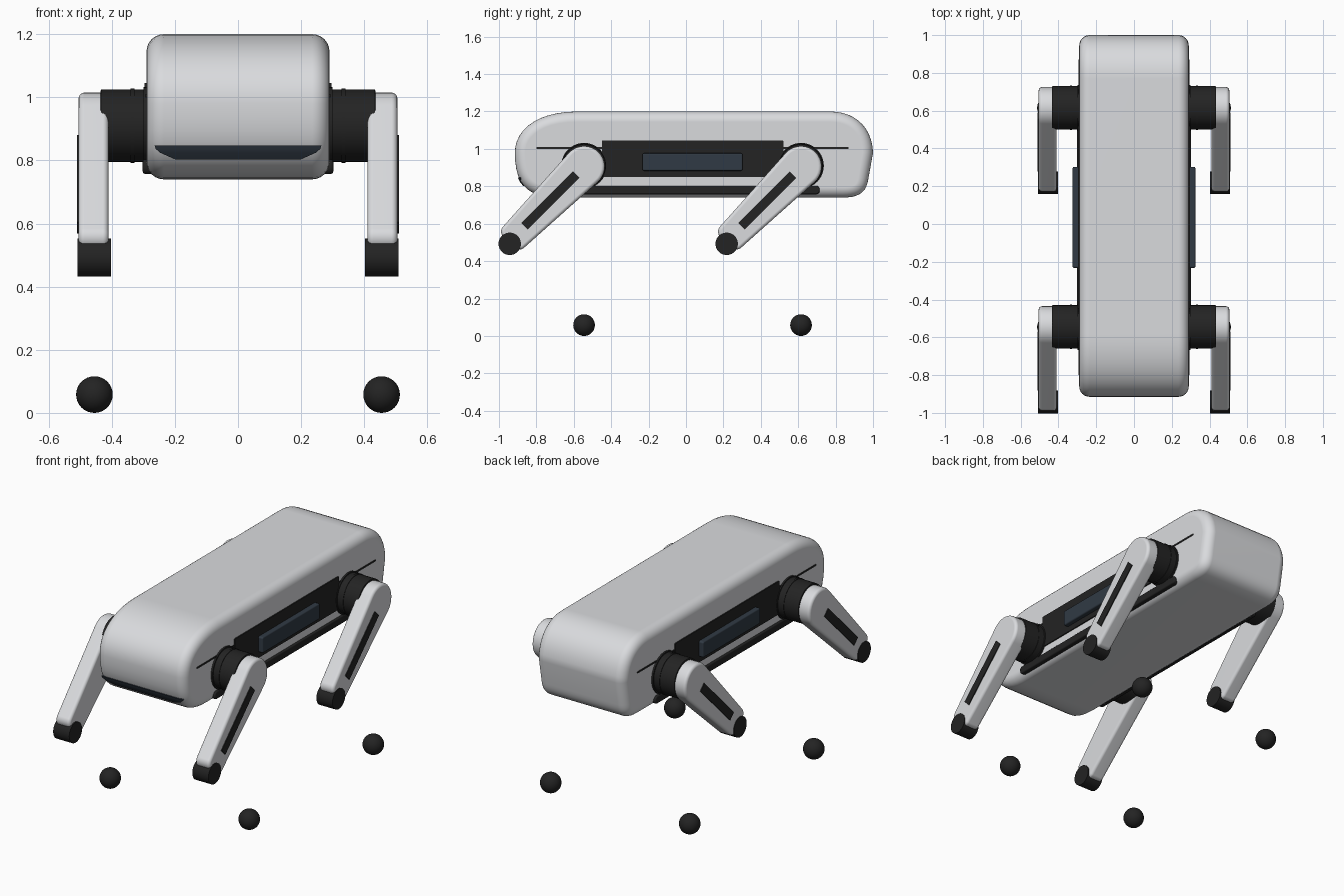
import bpy, bmesh
from math import cos, sin, radians, sqrt
from mathutils import Vector
from mathutils.geometry import interpolate_bezier

if "Cube" in bpy.data.objects:
    bpy.data.objects.remove(bpy.data.objects["Cube"])


def material(name, r, g, b):
    m = bpy.data.materials.new(name)
    m.use_nodes = True
    m.diffuse_color = (r, g, b, 1)
    bsdf = m.node_tree.nodes["Principled BSDF"]
    bsdf.inputs["Base Color"].default_value = (r, g, b, 1)
    bsdf.inputs["Roughness"].default_value = 0.5
    return m


shell = material("light grey shell", 0.70, 0.71, 0.73)
black = material("matt black", 0.017, 0.017, 0.017)
glass = material("dark blue glass", 0.03, 0.042, 0.058)


def finish(name, bm, mat):
    bmesh.ops.recalc_face_normals(bm, faces=bm.faces)
    me = bpy.data.meshes.new(name)
    bm.to_mesh(me)
    bm.free()
    me.materials.append(mat)
    ob = bpy.data.objects.new(name, me)
    bpy.context.collection.objects.link(ob)
    bpy.ops.object.select_all(action='DESELECT')
    ob.select_set(True)
    bpy.context.view_layer.objects.active = ob
    bpy.ops.object.shade_smooth_by_angle(angle=radians(35))
    wn = ob.modifiers.new("weighted normals", 'WEIGHTED_NORMAL')
    wn.keep_sharp = True
    return ob


def extrude(name, pts, x0, x1, mat, bevel=0, segments=4):
    """Extrude a (y, z) profile along x and round the rims of both caps."""
    bm = bmesh.new()
    ends = [[bm.verts.new((x, y, z)) for y, z in pts] for x in (x0, x1)]
    caps = [bm.faces.new(e) for e in ends]
    n = len(pts)
    for i in range(n):
        j = (i + 1) % n
        bm.faces.new((ends[0][i], ends[0][j], ends[1][j], ends[1][i]))
    if bevel:
        bmesh.ops.recalc_face_normals(bm, faces=bm.faces)
        rims = list({e for f in caps for e in f.edges})
        bmesh.ops.bevel(bm, geom=rims, offset=bevel, segments=segments,
                        profile=0.5, affect='EDGES', clamp_overlap=False)
    return finish(name, bm, mat)


def arc(cy, cz, r, a0, a1, n):
    return [(cy + r * cos(radians(a0 + (a1 - a0) * i / n)),
             cz + r * sin(radians(a0 + (a1 - a0) * i / n))) for i in range(n + 1)]


def disc(name, y, z, r, x0, x1, mat, bevel=0):
    return extrude(name, arc(y, z, r, 0, 360, 40)[:-1], x0, x1, mat, bevel, 2)


def round_rect(y0, y1, z0, z1, r):
    corners = ((y1 - r, z1 - r), (y0 + r, z1 - r), (y0 + r, z0 + r), (y1 - r, z0 + r))
    return [p for i, (y, z) in enumerate(corners)
            for p in arc(y, z, r, 90 * i, 90 * i + 90, 5)]


# Body shell: four curved corners joined into one side profile
curves = [
    ((-0.58, 1.2), (-0.80, 1.2), (-0.915, 1.1), (-0.915, 0.98)),
    ((-0.915, 0.98), (-0.915, 0.80), (-0.84, 0.74), (-0.68, 0.74)),
    ((0.84, 0.74), (0.94, 0.74), (0.965, 0.78), (0.975, 0.84)),
    ((1.0, 0.98), (0.995, 1.12), (0.90, 1.2), (0.77, 1.2)),
]
profile = []
for c in curves:
    for p in interpolate_bezier(*[Vector((y, z, 0)) for y, z in c], 12):
        if not profile or (Vector(profile[-1]) - p.xy).length > 1e-4:
            profile.append((p.x, p.y))
extrude("body_shell", profile, -0.29, 0.29, shell, 0.055, 6)

# Front visor, narrowing toward its lower edge
visor = extrude("front_visor", [(-0.899, 0.848), (-0.894, 0.836), (-0.888, 0.824),
                                (-0.872, 0.803), (-0.85, 0.803), (-0.85, 0.848)],
                -0.265, 0.265, glass)
for v in visor.data.vertices:
    v.co.x *= 1 - 0.25 * ((0.848 - v.co.z) / 0.045) ** 2

MID = 0.035          # midpoint between front and rear hips
REACH = 0.58         # hip distance from the midpoint
HIP_Z = 0.905
D = sqrt(0.5)        # legs lean forward at 45 degrees


def leg(prefix, s, hy):
    def along(t, w):
        return hy - D * t + D * w, HIP_Z - D * t - D * w

    # Hip motor
    disc(prefix + "_hip_base", hy, 0.91, 0.122, s * 0.27, s * 0.3, black)
    disc(prefix + "_hip_motor", hy, 0.91, 0.115, s * 0.28, s * 0.435, black, 0.004)
    disc(prefix + "_hip_ring", hy, 0.91, 0.118, s * 0.328, s * 0.34, black)
    # Tapered thigh with rounded ends
    outline = (arc(0, 0, 0.11, 85, 275, 18) + arc(0.53, -0.038, 0.042, 275, 360, 6)
               + arc(0.53, 0.038, 0.042, 0, 85, 6))
    extrude(prefix + "_thigh", [along(t, w) for t, w in outline],
            s * 0.41, s * 0.505, shell, 0.018, 4)
    # Dark inlay on the outer face
    inlay = ((0.06, -0.025), (0.45, -0.025), (0.45, 0.025), (0.06, 0.025))
    extrude(prefix + "_thigh_inlay", [along(t, w) for t, w in inlay],
            s * 0.503, s * 0.51, black)
    # Knee drum
    ky, kz = along(0.562, 0)
    disc(prefix + "_knee", ky, kz - 0.015, 0.06, s * 0.403, s * 0.508, black)
    # Separate ball foot
    bm = bmesh.new()
    bmesh.ops.create_uvsphere(bm, u_segments=32, v_segments=16, radius=0.058)
    bmesh.ops.translate(bm, verts=bm.verts, vec=(s * 0.455, hy, 0.058))
    finish(prefix + "_foot", bm, black)


for side, s in (("left", 1), ("right", -1)):
    for end, k in (("front", -1), ("rear", 1)):
        leg(end + "_" + side, s, MID + k * REACH)

    # Side panel, window, seam and lower rail
    extrude(side + "_side_panel", round_rect(MID - 0.485, MID + 0.485, 0.85, 1.045, 0.004),
            s * 0.27, s * 0.297, black)
    extrude(side + "_side_window", round_rect(MID - 0.268, MID + 0.268, 0.883, 0.977, 0.01),
            s * 0.28, s * 0.325, glass, 0.008, 3)
    extrude(side + "_seam", round_rect(MID - 0.835, MID + 0.835, 1.0, 1.01, 0.003),
            s * 0.285, s * 0.293, black)
    extrude(side + "_lower_rail", round_rect(MID - 0.68, MID + 0.68, 0.757, 0.803, 0.02),
            s * 0.26, s * 0.302, black, 0.008, 3)
